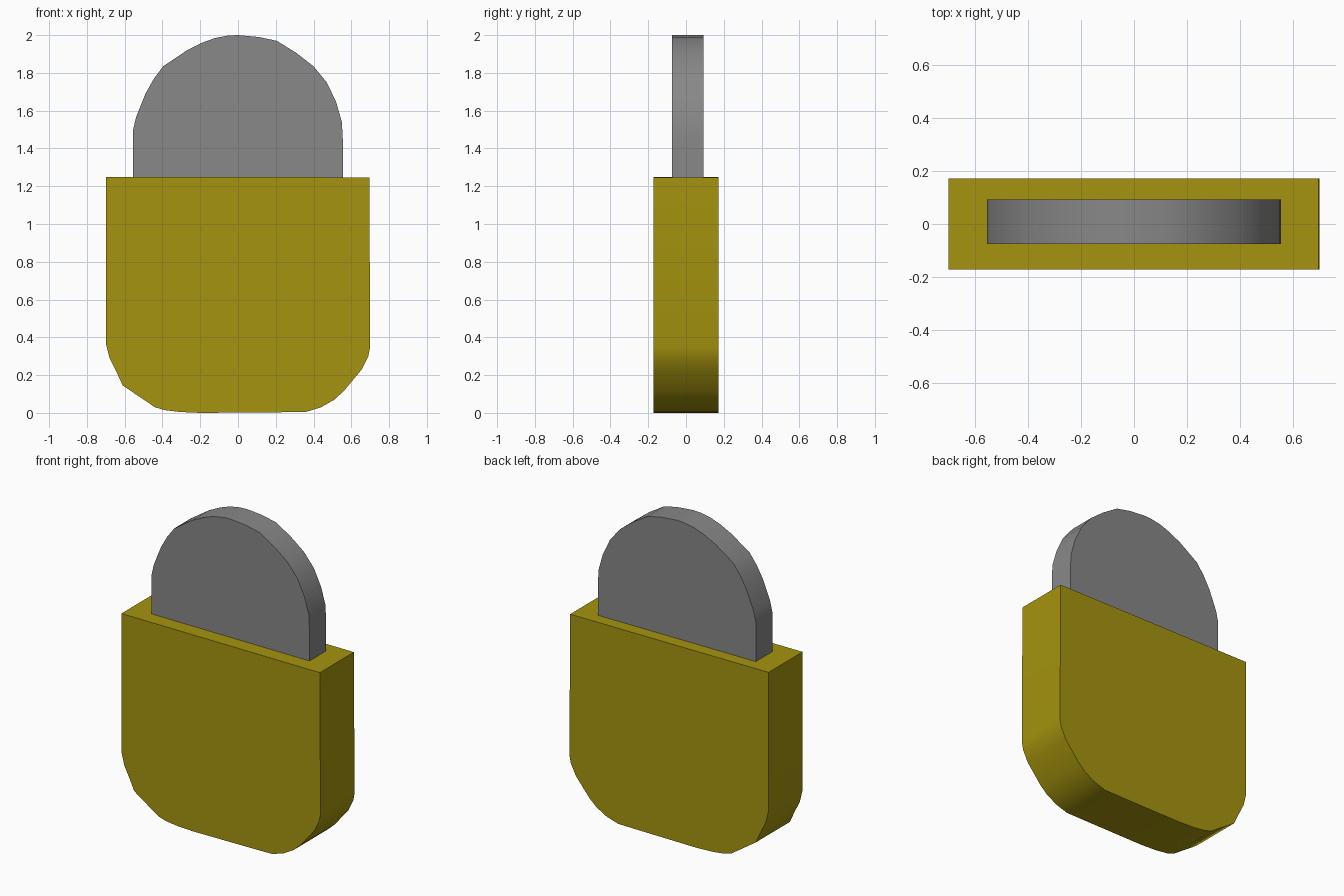
import bpy
import bmesh
import math

cube = bpy.data.objects.get("Cube")
if cube:
    bpy.data.objects.remove(cube, do_unlink=True)


def make_material(name, rgb):
    mat = bpy.data.materials.new(name)
    mat.use_nodes = True
    mat.diffuse_color = (*rgb, 1)
    mat.node_tree.nodes["Principled BSDF"].inputs["Base Color"].default_value = (*rgb, 1)
    return mat


def extruded_plate(name, outline, front, back, mat):
    """Closed x-z outline extruded from y = front to y = back."""
    bm = bmesh.new()
    face = bm.faces.new([bm.verts.new((x, front, z)) for x, z in outline])
    result = bmesh.ops.extrude_face_region(bm, geom=[face])
    moved = [v for v in result["geom"] if isinstance(v, bmesh.types.BMVert)]
    bmesh.ops.translate(bm, verts=moved, vec=(0, back - front, 0))
    bmesh.ops.recalc_face_normals(bm, faces=bm.faces)
    mesh = bpy.data.meshes.new(name)
    bm.to_mesh(mesh)
    bm.free()
    mesh.materials.append(mat)
    obj = bpy.data.objects.new(name, mesh)
    bpy.context.collection.objects.link(obj)
    bpy.ops.object.select_all(action="DESELECT")
    obj.select_set(True)
    bpy.context.view_layer.objects.active = obj
    bpy.ops.object.shade_smooth_by_angle(angle=math.radians(35))
    return obj


yellow = make_material("olive yellow", (0.376, 0.296, 0.0044))
grey = make_material("mid grey", (0.246, 0.246, 0.246))

# Body: flat top, hand-rounded lower corners
body_outline = [
    (-0.70, 1.25), (-0.70, 0.37), (-0.68, 0.29), (-0.645, 0.22),
    (-0.61, 0.145), (-0.44, 0.03), (-0.39, 0.015), (-0.31, 0.005),
    (-0.2, 0), (0.2, 0.003), (0.36, 0.005), (0.44, 0.03),
    (0.51, 0.07), (0.56, 0.115), (0.655, 0.23), (0.69, 0.30),
    (0.70, 0.35), (0.695, 1.247),
]
extruded_plate("lock_body", body_outline, -0.171, 0.171, yellow)

# Shackle: solid arch standing on the body
shackle_outline = [
    (-0.555, 1.24), (-0.555, 1.50), (-0.54, 1.565), (-0.49, 1.69),
    (-0.445, 1.77), (-0.396, 1.835), (-0.27, 1.92), (-0.19, 1.96),
    (-0.12, 1.985), (-0.05, 1.998), (0, 2.0), (0.11, 1.99),
    (0.205, 1.97), (0.31, 1.905), (0.40, 1.835), (0.47, 1.75),
    (0.52, 1.645), (0.55, 1.54), (0.555, 1.445), (0.555, 1.24),
]
extruded_plate("shackle", shackle_outline, -0.075, 0.092, grey)
